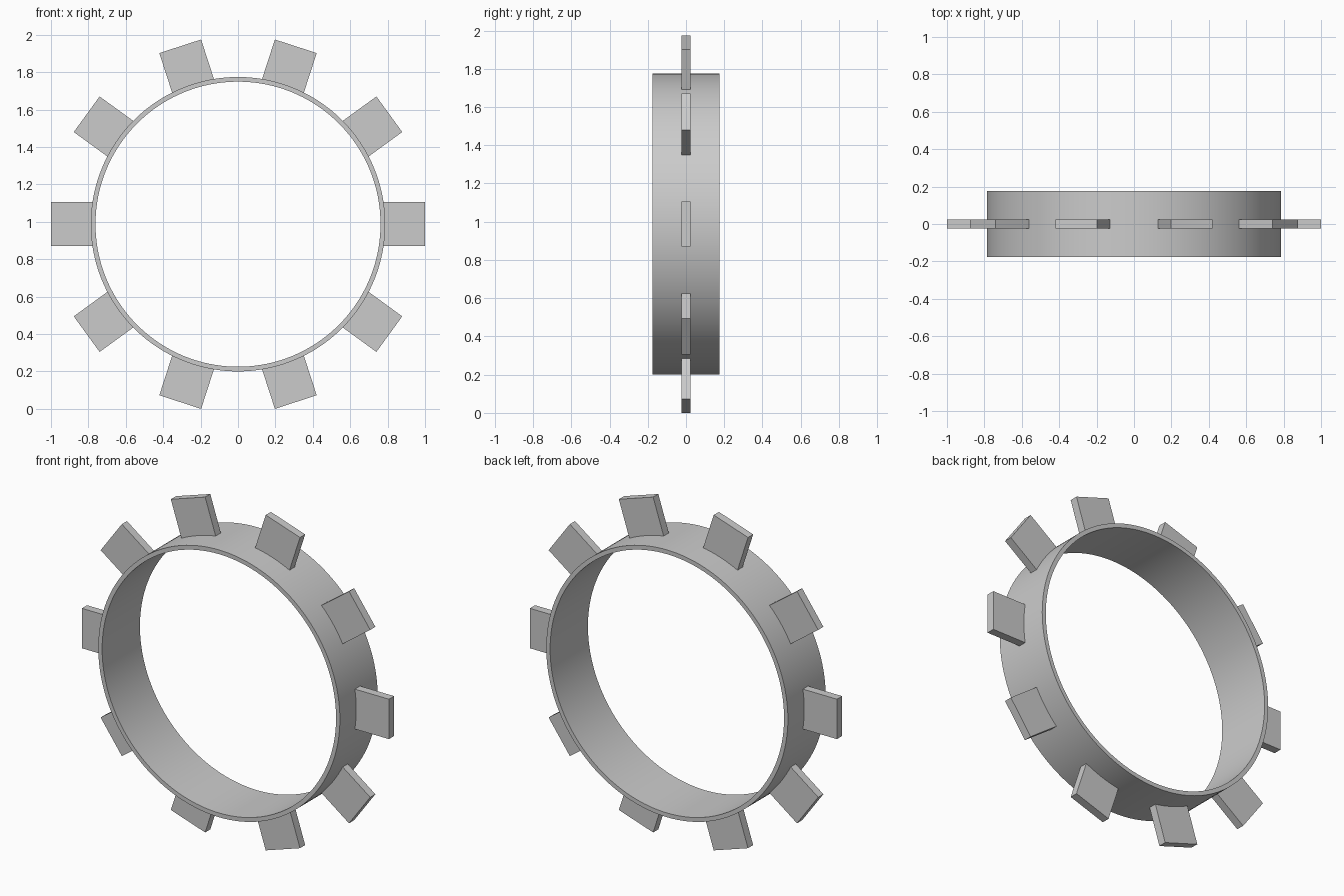
import bpy
import bmesh
from math import cos, sin, pi, radians
from mathutils import Matrix, Vector

cube = bpy.data.objects.get("Cube")
if cube:
    bpy.data.objects.remove(cube)

OUTER, INNER, HALF_DEPTH = 0.787, 0.762, 0.176
FIN_ROOT, FIN_TIP, FIN_WIDTH, FIN_THICK = 0.775, 1.0, 0.235, 0.048
FINS, SEGMENTS = 10, 160
CENTRE = Vector((0, 0, 0.987))

grey = bpy.data.materials.new("light_grey")
grey.use_nodes = True
colour = (0.6, 0.6, 0.6, 1)
grey.diffuse_color = colour
grey.node_tree.nodes["Principled BSDF"].inputs["Base Color"].default_value = colour


def make_object(name, bm):
    bmesh.ops.recalc_face_normals(bm, faces=bm.faces)
    mesh = bpy.data.meshes.new(name)
    bm.to_mesh(mesh)
    bm.free()
    mesh.materials.append(grey)
    obj = bpy.data.objects.new(name, mesh)
    obj.location = CENTRE
    bpy.context.collection.objects.link(obj)
    return obj


# Ring band: a rectangular section swept around the y axis
bm = bmesh.new()
section = [(INNER, -HALF_DEPTH), (OUTER, -HALF_DEPTH), (OUTER, HALF_DEPTH), (INNER, HALF_DEPTH)]
loops = []
for i in range(SEGMENTS):
    a = 2 * pi * i / SEGMENTS
    loops.append([bm.verts.new((r * cos(a), y, r * sin(a))) for r, y in section])
for i, loop in enumerate(loops):
    following = loops[(i + 1) % SEGMENTS]
    for j in range(4):
        k = (j + 1) % 4
        bm.faces.new((loop[j], loop[k], following[k], following[j]))
ring = make_object("ring_band", bm)
bpy.ops.object.select_all(action="DESELECT")
ring.select_set(True)
bpy.context.view_layer.objects.active = ring
bpy.ops.object.shade_smooth_by_angle(angle=radians(30))

# Flat square fins, evenly spaced, rooted inside the band wall
for i in range(FINS):
    bm = bmesh.new()
    bmesh.ops.create_cube(bm, size=1)
    place = Matrix.Translation(((FIN_ROOT + FIN_TIP) / 2, 0, 0))
    size = Matrix.Diagonal((FIN_TIP - FIN_ROOT, FIN_THICK, FIN_WIDTH, 1))
    turn = Matrix.Rotation(2 * pi * i / FINS, 4, "Y")
    bm.transform(turn @ place @ size)
    make_object(f"fin_{i + 1}", bm)
